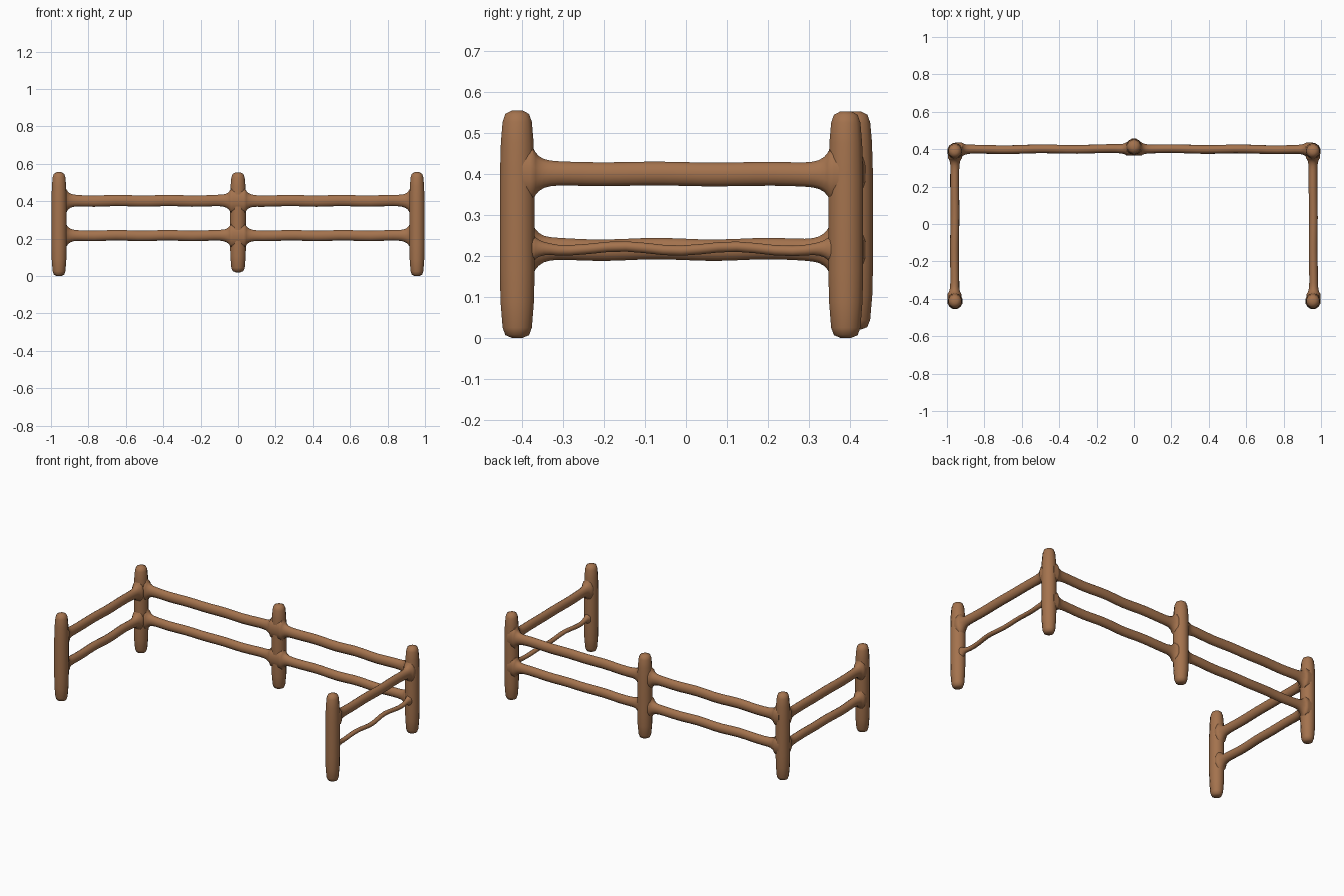
import bpy, bmesh, math
from mathutils import Vector

cube = bpy.data.objects.get("Cube")
if cube:
    bpy.data.objects.remove(cube, do_unlink=True)

wood = bpy.data.materials.new("brown_wood")
wood.use_nodes = True
WOOD_COLOUR = (0.37, 0.17, 0.075, 1)
wood.diffuse_color = WOOD_COLOUR
wood.node_tree.nodes["Principled BSDF"].inputs["Base Color"].default_value = WOOD_COLOUR


def loft(name, rings):
    """Skin a list of closed rings and cap both ends."""
    bm = bmesh.new()
    loops = [[bm.verts.new(p) for p in ring] for ring in rings]
    n = len(loops[0])
    for a, b in zip(loops, loops[1:]):
        for i in range(n):
            j = (i + 1) % n
            bm.faces.new((a[i], a[j], b[j], b[i]))
    bm.faces.new(loops[0])
    bm.faces.new(loops[-1])
    bmesh.ops.recalc_face_normals(bm, faces=bm.faces)
    mesh = bpy.data.meshes.new(name)
    bm.to_mesh(mesh)
    bm.free()
    mesh.materials.append(wood)
    obj = bpy.data.objects.new(name, mesh)
    bpy.context.collection.objects.link(obj)
    bpy.ops.object.select_all(action="DESELECT")
    obj.select_set(True)
    bpy.context.view_layer.objects.active = obj
    bpy.ops.object.shade_smooth_by_angle(angle=math.radians(50))
    return obj


def ellipse(centre, u, v, sides=12):
    angles = [math.tau * (i + 0.5) / sides for i in range(sides)]
    return [centre + u * math.cos(a) + v * math.sin(a) for a in angles]


# Height fraction and radius fraction of the rounded posts
POST_PROFILE = [(0, 0.3), (0.012, 0.68), (0.045, 0.84), (0.16, 0.96), (0.3, 1), (0.7, 1),
                (0.86, 0.94), (0.95, 0.84), (0.985, 0.68), (1, 0.3)]


def post(name, x, y, bottom, top, rx, ry):
    rings = []
    for f, r in POST_PROFILE:
        centre = Vector((x, y, bottom + f * (top - bottom)))
        rings.append(ellipse(centre, Vector((rx * r, 0, 0)), Vector((0, ry * r, 0))))
    return loft(name, rings)


def rail(name, start, end, half_width, half_height, wave=0.002, flare=1.0, phase=0.0):
    """Rail between two post centres, flaring where it meets each post."""
    start, end = Vector(start), Vector(end)
    length = (end - start).length
    side = (end - start).normalized().cross(Vector((0, 0, 1)))
    ends = [0, 0.03, 0.038, 0.045, 0.053, 0.065, 0.08, 0.1, 0.13]
    inner = [0.13 + (length - 0.26) * i / 12 for i in range(1, 12)]
    rings = []
    for s in ends + inner + [length - d for d in reversed(ends)]:
        d = max(min(s, length - s) - 0.038, 0)
        grow = flare * math.exp(-d / 0.016)
        fade = min(d / 0.06, 1)
        centre = start.lerp(end, s / length)
        centre += side * wave * fade * math.sin(s * 17 + phase)
        centre.z += wave * fade * math.sin(s * 23 + phase)
        w = half_width + 0.014 * grow
        h = half_height + 0.036 * grow
        rings.append(ellipse(centre, side * w, Vector((0, 0, h))))
    return loft(name, rings)


# Posts
for label, sx in (("left", 1), ("right", -1)):
    post(f"{label}_front_post", sx * 0.957, -0.412, 0.0, 0.555, 0.042, 0.044)
    post(f"{label}_back_post", sx * 0.957, 0.39, 0.0, 0.553, 0.042, 0.044)
post("middle_back_post", 0, 0.413, 0.02, 0.553, 0.044, 0.045)

# Back rails, two per side of the middle post
for label, sx in (("left", 1), ("right", -1)):
    for level, z, h in (("upper", 0.402, 0.031), ("lower", 0.216, 0.029)):
        rail(f"{label}_back_{level}_rail", (0, 0.402, z), (sx * 0.957, 0.398, z),
             0.024, h, phase=sx + z)

# Side rails
for label, sx in (("left", 1), ("right", -1)):
    rail(f"{label}_upper_rail", (sx * 0.96, -0.412, 0.401), (sx * 0.957, 0.39, 0.399),
         0.024, 0.03, wave=0.001)
rail("right_lower_rail", (-0.96, -0.412, 0.216), (-0.957, 0.39, 0.216), 0.024, 0.027)

# Thin, crooked lower rail
rail("left_lower_rail", (0.957, -0.412, 0.219), (0.957, 0.39, 0.217),
     0.014, 0.013, wave=0.005, flare=0.6, phase=2.0)
